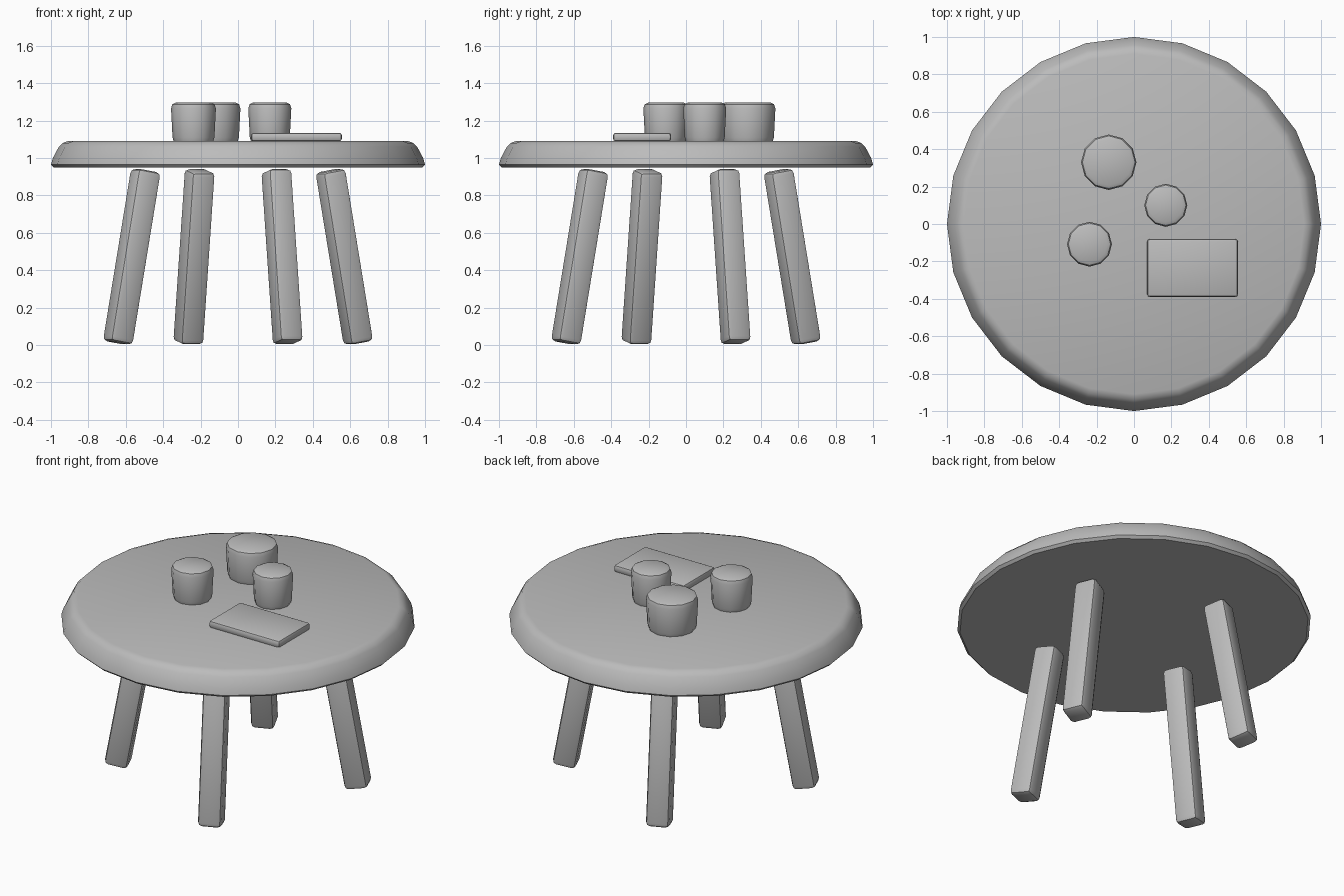
import bpy
import bmesh
from math import radians, cos, sin, pi
from mathutils import Matrix

cube = bpy.data.objects.get("Cube")
if cube:
    bpy.data.objects.remove(cube, do_unlink=True)

# Single plain colour
GREY = (0.5, 0.5, 0.5, 1.0)
grey = bpy.data.materials.new("plain grey")
grey.use_nodes = True
grey.diffuse_color = GREY
grey.node_tree.nodes["Principled BSDF"].inputs["Base Color"].default_value = GREY


def finish(name, bm, angle=40):
    """Turn a bmesh into a smooth shaded object."""
    bmesh.ops.recalc_face_normals(bm, faces=bm.faces)
    mesh = bpy.data.meshes.new(name)
    bm.to_mesh(mesh)
    bm.free()
    mesh.materials.append(grey)
    obj = bpy.data.objects.new(name, mesh)
    bpy.context.collection.objects.link(obj)
    bpy.ops.object.select_all(action="DESELECT")
    obj.select_set(True)
    bpy.context.view_layer.objects.active = obj
    bpy.ops.object.shade_smooth_by_angle(angle=radians(angle))
    return obj


def turned(name, profile, sides, centre=(0, 0)):
    """Closed solid from a bottom-to-top (radius, z) profile."""
    bm = bmesh.new()
    rings = []
    for r, z in profile:
        rings.append([bm.verts.new((centre[0] + r * cos(2 * pi * i / sides),
                                    centre[1] + r * sin(2 * pi * i / sides), z))
                      for i in range(sides)])
    for low, high in zip(rings, rings[1:]):
        for i in range(sides):
            j = (i + 1) % sides
            bm.faces.new((low[i], low[j], high[j], high[i]))
    bm.faces.new(rings[0][::-1])
    bm.faces.new(rings[-1])
    return finish(name, bm)


def rounded_box(name, size, bevel, matrix):
    """Box with softened edges."""
    bm = bmesh.new()
    bmesh.ops.create_cube(bm, size=1)
    bmesh.ops.scale(bm, vec=size, verts=bm.verts)
    bmesh.ops.bevel(bm, geom=bm.edges[:], offset=bevel, segments=2,
                    profile=0.5, affect="EDGES")
    bm.transform(matrix)
    return finish(name, bm)


# Round top with a softly sloping rim
turned("table_top", [(0.985, 0.95), (1.0, 0.965), (0.99, 1.0), (0.958, 1.06),
                     (0.938, 1.08), (0.91, 1.09)], 24)

# Four splayed legs
for k, side in enumerate(("left", "back", "right", "front")):
    place = (Matrix.Rotation(radians(22.5 + 90 * k), 4, "Z")
             @ Matrix.Translation((0.615, 0, 0.472))
             @ Matrix.Rotation(radians(-10), 4, "Y"))
    rounded_box(side + "_leg", (0.136, 0.136, 0.935), 0.025, place)

# Three round pots
for name, x, y, r in (("large_pot", -0.135, 0.33, 0.148),
                      ("right_pot", -0.238, -0.108, 0.12),
                      ("left_pot", 0.17, 0.1, 0.115)):
    turned(name, [(r - 0.014, 1.09), (r - 0.008, 1.11), (r, 1.265),
                  (r - 0.007, 1.287), (r - 0.025, 1.296)], 12, (x, y))

# Flat slab
rounded_box("slab", (0.485, 0.31, 0.045), 0.014,
            Matrix.Translation((0.313, -0.235, 1.112)))
